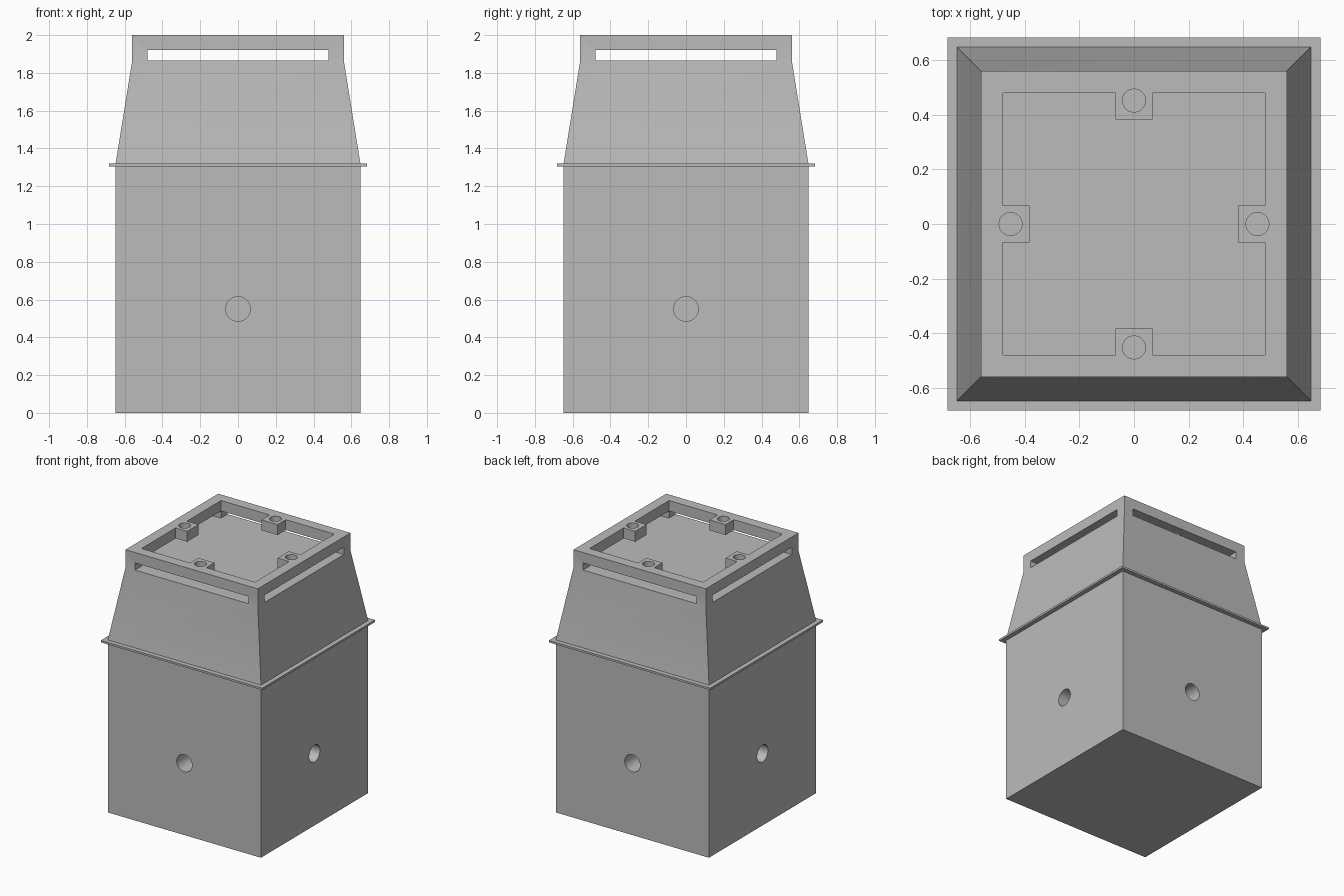
import bpy
import bmesh
import math
from mathutils import Matrix

if "Cube" in bpy.data.objects:
    bpy.data.objects.remove(bpy.data.objects["Cube"], do_unlink=True)

grey = bpy.data.materials.new("plain grey")
grey.use_nodes = True
colour = (0.5, 0.5, 0.5, 1)
grey.diffuse_color = colour
grey.node_tree.nodes["Principled BSDF"].inputs["Base Color"].default_value = colour


def add_object(name, bm):
    bmesh.ops.recalc_face_normals(bm, faces=bm.faces)
    mesh = bpy.data.meshes.new(name)
    bm.to_mesh(mesh)
    bm.free()
    mesh.materials.append(grey)
    obj = bpy.data.objects.new(name, mesh)
    bpy.context.collection.objects.link(obj)
    return obj


def square_stack(name, levels):
    """Closed solid through square sections given as (half width, height)."""
    bm = bmesh.new()
    rings = [[bm.verts.new((x * h, y * h, z)) for x, y in
              ((-1, -1), (1, -1), (1, 1), (-1, 1))] for h, z in levels]
    bm.faces.new(rings[0])
    bm.faces.new(rings[-1])
    for low, high in zip(rings, rings[1:]):
        for i in range(4):
            j = (i + 1) % 4
            bm.faces.new((low[i], low[j], high[j], high[i]))
    return add_object(name, bm)


def prism(name, outline, z0, z1):
    bm = bmesh.new()
    face = bm.faces.new([bm.verts.new((x, y, z0)) for x, y in outline])
    top = bmesh.ops.extrude_face_region(bm, geom=[face])["geom"]
    verts = [v for v in top if isinstance(v, bmesh.types.BMVert)]
    bmesh.ops.translate(bm, verts=verts, vec=(0, 0, z1 - z0))
    return add_object(name, bm)


def box(name, hx, hy, z0, z1):
    return prism(name, [(-hx, -hy), (hx, -hy), (hx, hy), (-hx, hy)], z0, z1)


def cylinder(name, radius, depth, matrix):
    bm = bmesh.new()
    bmesh.ops.create_cone(bm, cap_ends=True, segments=48, radius1=radius,
                          radius2=radius, depth=depth, matrix=matrix)
    return add_object(name, bm)


def cut(target, cutter):
    cutter.hide_render = True
    mod = target.modifiers.new("cut", "BOOLEAN")
    mod.operation = "DIFFERENCE"
    mod.solver = "EXACT"
    mod.object = cutter
    bpy.context.view_layer.objects.active = target
    bpy.ops.object.modifier_apply(modifier=mod.name)
    bpy.data.objects.remove(cutter, do_unlink=True)


SIDE, TOP, INNER = 0.648, 0.56, 0.48
FLOOR, SLOT_TOP = 1.865, 1.92
quarters = [Matrix.Rotation(math.pi / 2 * i, 4, "Z") for i in range(4)]

# Main parts
body = square_stack("body", [(SIDE, 0), (SIDE, 1.305)])
flange = square_stack("flange", [(0.683, 1.305), (0.683, 1.32)])
cap = square_stack("tapered_cap", [(SIDE, 1.32), (TOP, FLOOR), (TOP, 2)])

# Blind round hole in each side of the body
for turn in quarters:
    place = turn @ Matrix.Translation((0, -SIDE, 0.55)) @ Matrix.Rotation(math.pi / 2, 4, "X")
    cut(body, cylinder("side_hole_cutter", 0.065, 0.4, place))

# Long slots through the walls, level with the recess floor
cut(cap, box("slot_cutter_x", 1, INNER, FLOOR, SLOT_TOP))
cut(cap, box("slot_cutter_y", INNER, 1, FLOOR, SLOT_TOP))

# Recess whose outline leaves a screw lug in the middle of each side
corner_run = [(-INNER, -INNER), (-0.068, -INNER), (-0.068, -0.382),
              (0.068, -0.382), (0.068, -INNER)]
outline = []
for i in range(4):
    c, s = ((1, 0), (0, 1), (-1, 0), (0, -1))[i]
    outline += [(x * c - y * s, x * s + y * c) for x, y in corner_run]
cut(cap, prism("recess_cutter", outline, 1.89, 2.1))

# Vertical screw hole through each lug
for turn in quarters:
    place = turn @ Matrix.Translation((0, -0.452, 2))
    cut(cap, cylinder("lug_hole_cutter", 0.042, 0.2, place))

# Smooth shading with sharp edges kept
for obj in (body, flange, cap):
    bpy.ops.object.select_all(action="DESELECT")
    obj.select_set(True)
    bpy.context.view_layer.objects.active = obj
    bpy.ops.object.shade_smooth_by_angle(angle=math.radians(30))
